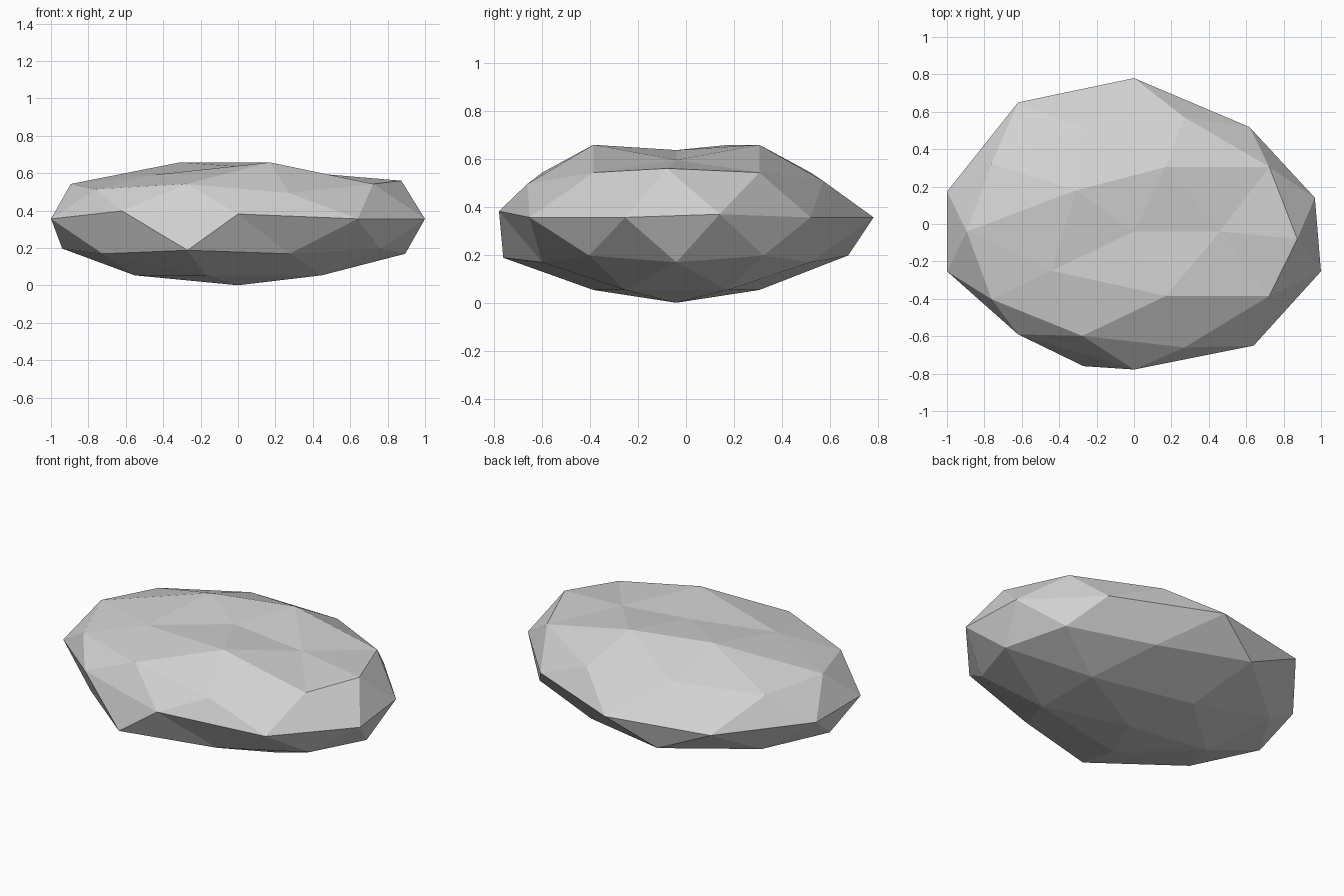
import bpy
import bmesh
from mathutils import Matrix, Vector

if "Cube" in bpy.data.objects:
    bpy.data.objects.remove(bpy.data.objects["Cube"], do_unlink=True)

# Stone colour
stone = bpy.data.materials.new("pale stone grey")
stone.use_nodes = True
grey = (0.64, 0.64, 0.64, 1)
stone.diffuse_color = grey
bsdf = next(n for n in stone.node_tree.nodes if n.type == 'BSDF_PRINCIPLED')
bsdf.inputs["Base Color"].default_value = grey

# Flattened low-poly ball
CENTRE = Vector((0, -0.04, 0.356))
SIZE = Vector((1.051, 0.69, 0.355))
bm = bmesh.new()
bmesh.ops.create_icosphere(bm, subdivisions=2, radius=1,
                           matrix=Matrix.LocRotScale(CENTRE, None, SIZE))

# Chipped and bulging corners: the nearest corner is pulled to each spot
CORNERS = [
    # crown
    (0, -0.04, 0.636), (-0.31, 0.18, 0.658), (-0.44, -0.25, 0.592), (0.46, -0.04, 0.595),
    # upper ring
    (0.27, -0.66, 0.495), (0.27, 0.57, 0.508), (0.873, -0.08, 0.56),
    # middle ring
    (0, -0.778, 0.382), (0, 0.78, 0.356), (0.64, -0.65, 0.356),
    (-0.62, -0.59, 0.398), (-0.62, 0.65, 0.356), (0.967, 0.14, 0.369),
    # lower ring
    (-0.27, -0.76, 0.188), (-0.28, 0.675, 0.198),
]
originals = [(v, v.co.copy()) for v in bm.verts]
for spot in map(Vector, CORNERS):
    nearest = min(originals, key=lambda pair: (pair[1] - spot).length)[0]
    nearest.co = spot

# Rock object, flat shaded
mesh = bpy.data.meshes.new("rock")
bm.normal_update()
bm.to_mesh(mesh)
bm.free()
mesh.materials.append(stone)
rock = bpy.data.objects.new("rock", mesh)
bpy.context.collection.objects.link(rock)
